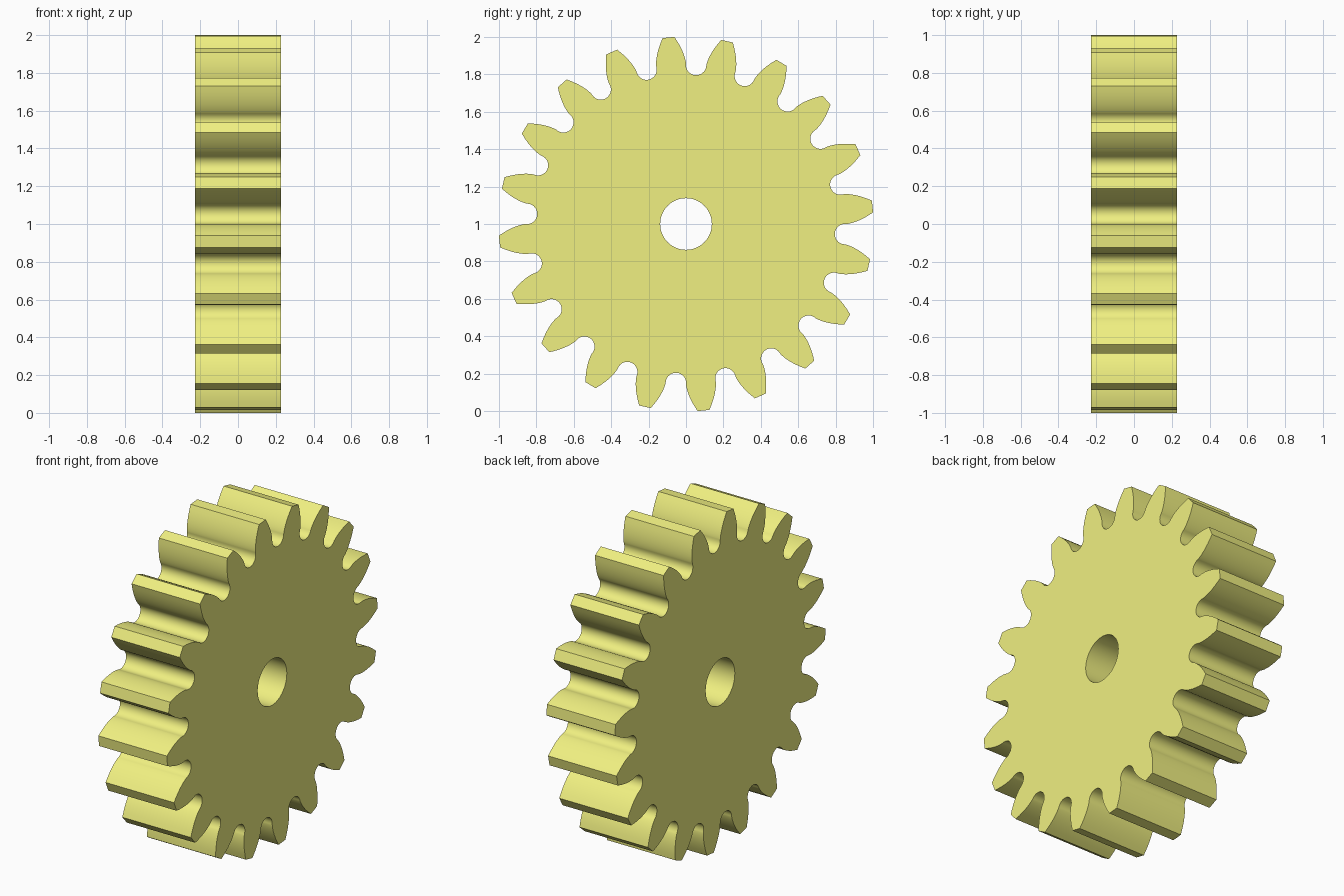
import bpy, bmesh
from math import sin, cos, pi, acos, tan, sqrt, radians

if "Cube" in bpy.data.objects:
    bpy.data.objects.remove(bpy.data.objects["Cube"])

TEETH = 20
R_TIP = 1.002
MODULE = 2 * R_TIP / (TEETH + 2)
R_PITCH = MODULE * TEETH / 2
R_ROOT = R_PITCH - 1.25 * MODULE
PRESSURE = radians(20)
R_BASE = R_PITCH * cos(PRESSURE)
WIDTH = 0.455
R_BORE = 0.138
FLANK_STEPS, ROOT_STEPS, BORE_STEPS = 10, 16, 64


def involute(r):
    a = acos(min(1.0, R_BASE / r))
    return tan(a) - a


half_base = pi / (2 * TEETH) + involute(R_PITCH)   # half tooth angle at base circle
half_gap = pi / TEETH - half_base                  # half gap angle at base circle


def tooth_and_gap(centre):
    """Points of one tooth, lower flank to tip to upper flank, then the round root."""
    # involute flanks, spaced evenly by roll angle
    t_max = sqrt((R_TIP / R_BASE) ** 2 - 1)
    flank = []
    for i in range(FLANK_STEPS + 1):
        r = R_BASE * sqrt(1 + (t_max * i / FLANK_STEPS) ** 2)
        flank.append((r, half_base - involute(r)))
    polar = [(r, centre - a) for r, a in flank] + [(r, centre + a) for r, a in reversed(flank)]
    pts = [(r * cos(a), r * sin(a)) for r, a in polar]
    # round root tangent to both radial gap sides
    mid = centre + pi / TEETH
    rc = R_ROOT / (1 - sin(half_gap))
    rf = rc * sin(half_gap)
    start, end = 1.5 * pi - half_gap, pi / 2 + half_gap
    for i in range(ROOT_STEPS + 1):
        a = mid + start + (end - start) * i / ROOT_STEPS
        pts.append((rc * cos(mid) + rf * cos(a), rc * sin(mid) + rf * sin(a)))
    return pts


def add_loop(bm, pts):
    vs = [bm.verts.new((-WIDTH / 2, y, 1 + z)) for y, z in pts]
    return [bm.edges.new((v, vs[(i + 1) % len(vs)])) for i, v in enumerate(vs)]


# toothed outline and round bore
outline = []
for k in range(TEETH):
    outline += tooth_and_gap(half_base + k * 2 * pi / TEETH)
bore = [(R_BORE * cos(2 * pi * i / BORE_STEPS), R_BORE * sin(2 * pi * i / BORE_STEPS))
        for i in range(BORE_STEPS)]

bm = bmesh.new()
edges = add_loop(bm, outline) + add_loop(bm, bore)
bmesh.ops.triangle_fill(bm, edges=edges, use_beauty=True, normal=(1, 0, 0))

# extrude the flat face along the axle direction
res = bmesh.ops.extrude_face_region(bm, geom=bm.faces[:], use_keep_orig=True)
moved = [g for g in res["geom"] if isinstance(g, bmesh.types.BMVert)]
bmesh.ops.translate(bm, verts=moved, vec=(WIDTH, 0, 0))
bmesh.ops.recalc_face_normals(bm, faces=bm.faces[:])

mesh = bpy.data.meshes.new("spur_gear")
bm.to_mesh(mesh)
bm.free()
gear = bpy.data.objects.new("spur_gear", mesh)
bpy.context.collection.objects.link(gear)

# yellow finish
mat = bpy.data.materials.new("yellow")
mat.diffuse_color = (0.87, 0.87, 0.22, 1)
mat.use_nodes = True
mat.node_tree.nodes["Principled BSDF"].inputs["Base Color"].default_value = mat.diffuse_color
mesh.materials.append(mat)

bpy.context.view_layer.objects.active = gear
gear.select_set(True)
bpy.ops.object.shade_smooth_by_angle(angle=radians(30))
